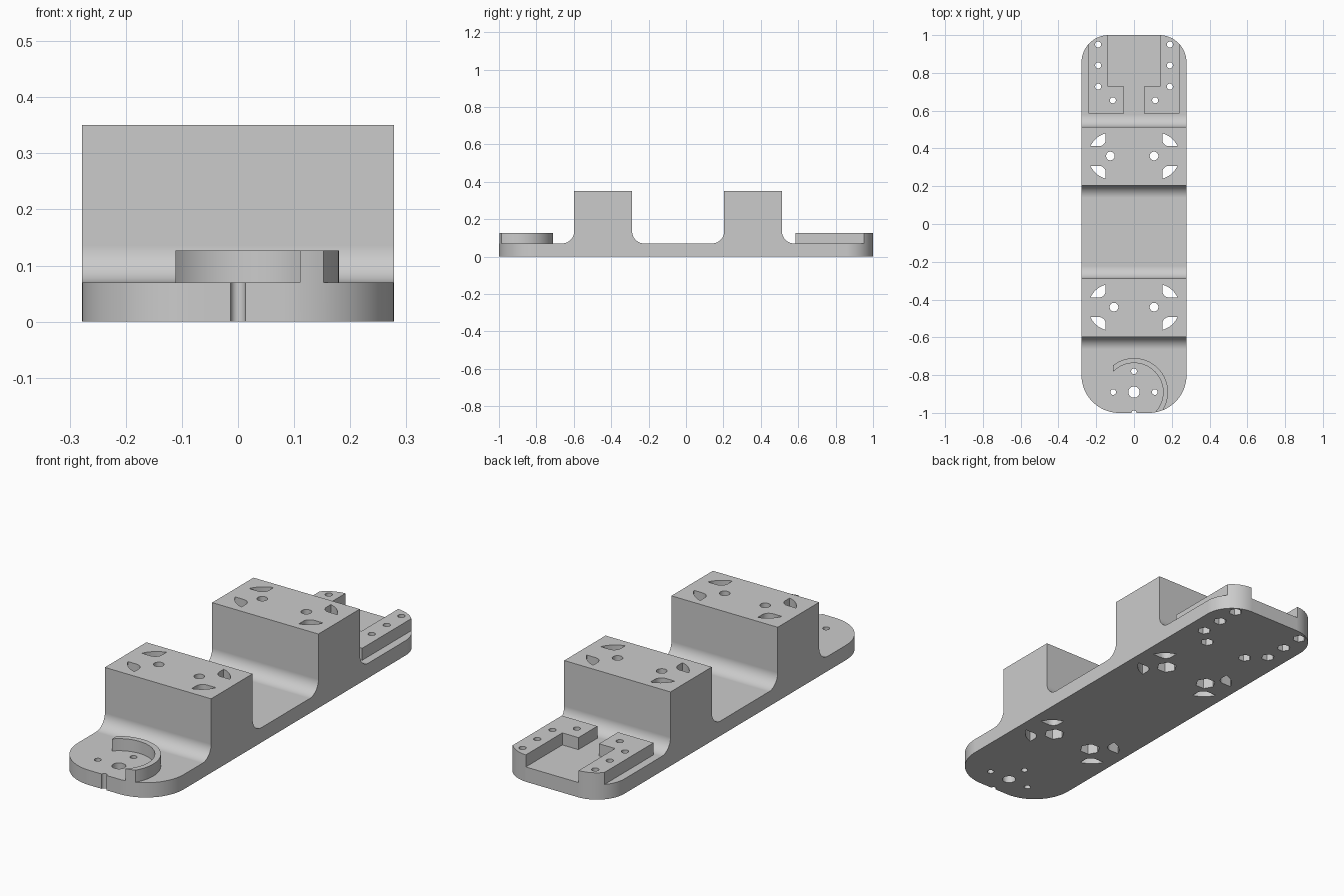
import bpy
import bmesh
from math import sin, cos, pi, radians, sqrt
from mathutils import Vector

cube = bpy.data.objects.get("Cube")
if cube:
    bpy.data.objects.remove(cube, do_unlink=True)

HALF_W, BASE, TOP, RAISED = 0.278, 0.07, 0.35, 0.127
FILLET = 0.065
BLOCKS = [(-0.598, -0.288), (0.204, 0.513)]

grey = bpy.data.materials.new("light grey")
grey.use_nodes = True
grey.diffuse_color = (0.6, 0.6, 0.6, 1)
grey.node_tree.nodes["Principled BSDF"].inputs["Base Color"].default_value = (0.6, 0.6, 0.6, 1)


def arc(cx, cy, r, a0, a1, n=14):
    """Points of an arc, angles in degrees."""
    angles = [radians(a0 + (a1 - a0) * i / n) for i in range(n + 1)]
    return [(cx + r * cos(a), cy + r * sin(a)) for a in angles]


def circle(cx, cy, r, n=28):
    return arc(cx, cy, r, 0, 360, n)[:-1]


def mirror(points):
    return [(-x, y) for x, y in points]


def prisms(name, shapes, along_x=False):
    """One object made of closed outlines extruded between two levels."""
    bm = bmesh.new()
    for points, low, high in shapes:
        if along_x:
            verts = [bm.verts.new((low, a, b)) for a, b in points]
            step = Vector((high - low, 0, 0))
        else:
            verts = [bm.verts.new((a, b, low)) for a, b in points]
            step = Vector((0, 0, high - low))
        face = bm.faces.new(verts)
        new = bmesh.ops.extrude_face_region(bm, geom=[face], use_keep_orig=True)
        moved = [g for g in new["geom"] if isinstance(g, bmesh.types.BMVert)]
        bmesh.ops.translate(bm, verts=moved, vec=step)
    bmesh.ops.recalc_face_normals(bm, faces=bm.faces[:])
    mesh = bpy.data.meshes.new(name)
    bm.to_mesh(mesh)
    bm.free()
    mesh.materials.append(grey)
    obj = bpy.data.objects.new(name, mesh)
    bpy.context.collection.objects.link(obj)
    return obj


def select(obj):
    bpy.ops.object.select_all(action="DESELECT")
    obj.select_set(True)
    bpy.context.view_layer.objects.active = obj


def combine(target, tool, operation):
    tool.hide_render = True
    select(target)
    mod = target.modifiers.new(operation, "BOOLEAN")
    mod.operation, mod.solver, mod.object = operation, "EXACT", tool
    bpy.ops.object.modifier_apply(modifier=mod.name)
    bpy.data.objects.remove(tool, do_unlink=True)


# Side profile: thin base with two filleted blocks
profile = [(-1.1, 0), (-1.1, BASE)]
for front, back in BLOCKS:
    profile += arc(front - FILLET, BASE + FILLET, FILLET, -90, 0)
    profile += [(front, TOP), (back, TOP)]
    profile += arc(back + FILLET, BASE + FILLET, FILLET, 180, 270)
profile += [(1.1, BASE), (1.1, 0)]
body = prisms("mounting_base", [(profile, -0.4, 0.4)], along_x=True)

# Stepped rails at the back
rail = [(0.24, 0.585), (0.24, 1.1), (0.138, 1.1), (0.138, 0.727),
        (0.054, 0.727), (0.054, 0.585)]
combine(body, prisms("rails", [(p, 0.03, RAISED) for p in (rail, mirror(rail))]), "UNION")

# Curved lip at the front, cut square at its left-hand end
HUB, INNER, OUTER, CUT = -0.89, 0.154, 0.18, -0.111
lip = [(CUT, HUB + sqrt(OUTER ** 2 - CUT ** 2))]
lip += arc(0, HUB, OUTER, 125, -60, 48) + arc(0, HUB, INNER, -60, 133, 48)
lip += [(CUT, HUB + sqrt(INNER ** 2 - CUT ** 2))]
combine(body, prisms("lip", [(lip, 0.03, RAISED)]), "UNION")

# Rounded plan outline trims everything
FR, BR = 0.2, 0.145
outline = arc(HALF_W - FR, FR - 1, FR, -90, 0, 20) + arc(HALF_W - BR, 1 - BR, BR, 0, 90, 18)
outline += mirror(outline)[::-1]
combine(body, prisms("outline", [(outline, -0.1, 0.5)]), "INTERSECT")

# Through holes and the alignment notch
holes = [circle(0, HUB, 0.03), circle(0, -0.78, 0.015), circle(0, -1, 0.013)]
holes += [circle(s * 0.11, HUB, 0.015) for s in (-1, 1)]
rail_holes = [(s * x, y) for s in (-1, 1)
              for x, y in ((0.19, 0.95), (0.19, 0.84), (0.19, 0.727), (0.112, 0.655))]
holes += [circle(x, y, 0.016) for x, y in rail_holes]
block_holes = [(-0.106, -0.44), (0.106, -0.44), (-0.125, 0.36), (0.106, 0.36)]
holes += [circle(x, y, 0.023) for x, y in block_holes]

# Leaf-shaped slots around each block's corners
R, CX, X0, DY, ROUND = 0.124, 0.118, 0.15, 0.052, 0.035
leaf = arc(X0 + ROUND, DY + ROUND, ROUND, 180, 270, 8)
a0 = (sqrt(R ** 2 - DY ** 2), DY)
a1 = (X0 - CX, sqrt(R ** 2 - (X0 - CX) ** 2))
start = Vector((1, 0)).angle(Vector(a0)) * 180 / pi
end = Vector((1, 0)).angle(Vector(a1)) * 180 / pi
leaf += arc(CX, 0, R, start, end, 10)
for cy in (-0.441, 0.36):
    for sx in (-1, 1):
        for sy in (-1, 1):
            holes.append([(sx * x, cy + sy * y) for x, y in leaf])
combine(body, prisms("hole_cutters", [(h, -0.1, 0.5) for h in holes]), "DIFFERENCE")

# Hexagonal nut pockets underneath
pockets = [(circle(x, y, 0.03, 6), -0.1, 0.05) for x, y in rail_holes]
pockets += [(circle(x, y, 0.046, 6), -0.1, 0.25) for x, y in block_holes]
combine(body, prisms("pocket_cutters", pockets), "DIFFERENCE")

# Smooth curves, crisp edges
select(body)
bpy.ops.object.shade_smooth_by_angle(angle=radians(30))
weighted = body.modifiers.new("even_normals", "WEIGHTED_NORMAL")
weighted.keep_sharp = True
